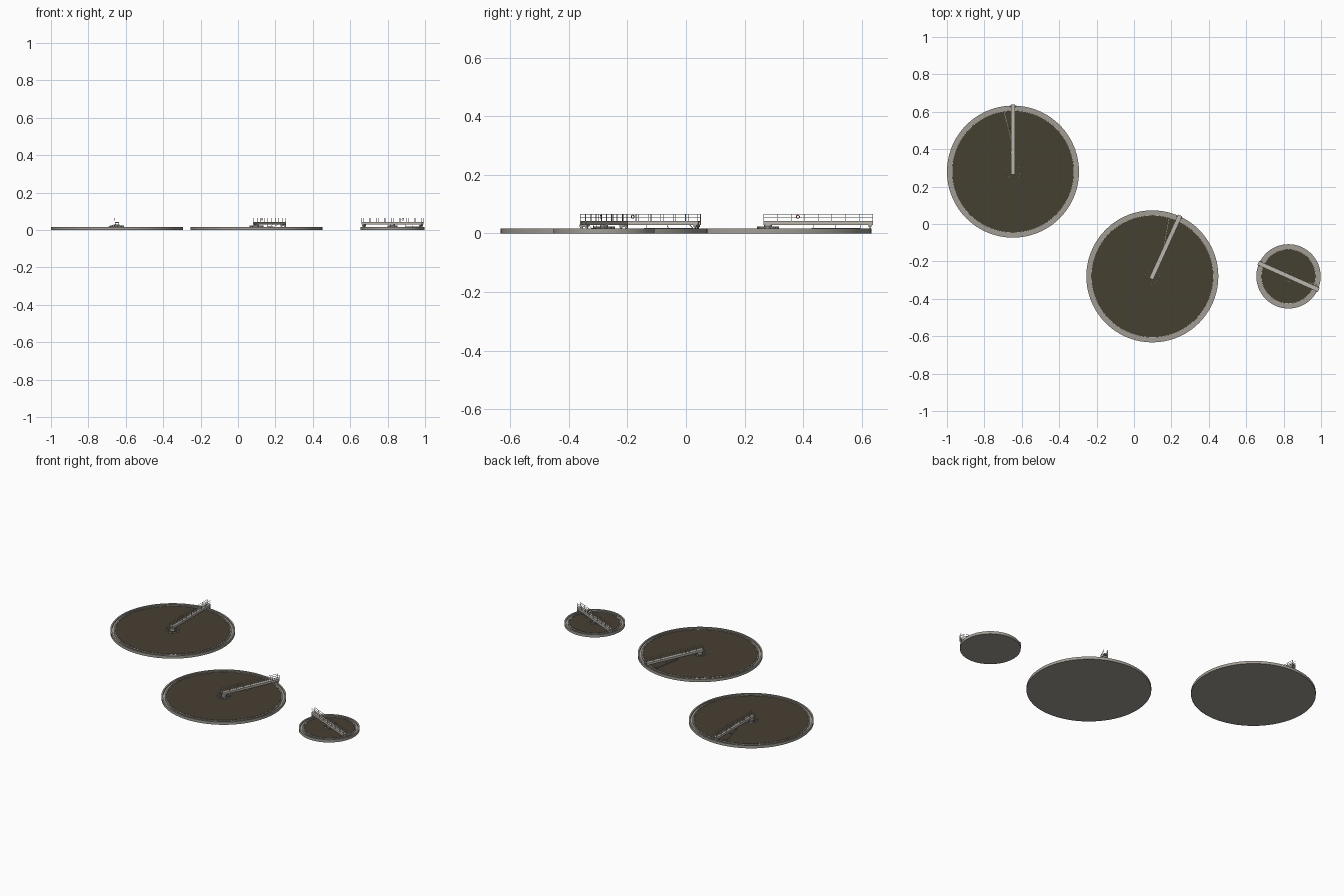
import bpy, bmesh, math
from mathutils import Matrix, Vector

if "Cube" in bpy.data.objects:
    bpy.data.objects.remove(bpy.data.objects["Cube"])


def mat(name, c):
    m = bpy.data.materials.new(name)
    m.diffuse_color = (*c, 1)
    m.use_nodes = True
    m.node_tree.nodes["Principled BSDF"].inputs["Base Color"].default_value = m.diffuse_color
    return m


CONCRETE = mat("concrete", (0.36, 0.34, 0.30))
DECK = mat("pale_concrete", (0.50, 0.47, 0.42))
WATER = mat("murky_water", (0.062, 0.050, 0.031))
STEEL = mat("galvanised_steel", (0.55, 0.55, 0.53))
ORANGE = mat("safety_orange", (0.80, 0.13, 0.03))


def finish(bm, name, material, frame, smooth=False):
    bmesh.ops.recalc_face_normals(bm, faces=bm.faces)
    me = bpy.data.meshes.new(name)
    bm.to_mesh(me)
    bm.free()
    me.materials.append(material)
    ob = bpy.data.objects.new(name, me)
    ob.matrix_world = frame
    bpy.context.collection.objects.link(ob)
    if smooth:
        bpy.ops.object.select_all(action='DESELECT')
        ob.select_set(True)
        bpy.context.view_layer.objects.active = ob
        bpy.ops.object.shade_smooth_by_angle(angle=math.radians(30))
    return ob


def lathe(name, profile, material, frame, n=72, closed=True):
    # revolve a closed (r, z) outline, or an open one that is capped at the axis
    bm = bmesh.new()
    rings = [[bm.verts.new((r * math.cos(2 * math.pi * i / n),
                            r * math.sin(2 * math.pi * i / n), z)) for i in range(n)]
             for r, z in profile]
    pairs = list(zip(rings, rings[1:] + rings[:1])) if closed else list(zip(rings, rings[1:]))
    for a, b in pairs:
        for i in range(n):
            j = (i + 1) % n
            bm.faces.new((a[i], a[j], b[j], b[i]))
    if not closed:
        bm.faces.new(rings[0])
        bm.faces.new(rings[-1])
    return finish(bm, name, material, frame, True)


def box(bm, x0, x1, y0, y1, z0, z1):
    m = Matrix.Translation(((x0 + x1) / 2, (y0 + y1) / 2, (z0 + z1) / 2)) \
        @ Matrix.Diagonal((x1 - x0, y1 - y0, z1 - z0, 1))
    bmesh.ops.create_cube(bm, size=1, matrix=m)


def bar(bm, a, b, w, h):
    # rectangular bar between two points
    a, b = Vector(a), Vector(b)
    d = b - a
    m = Matrix.Translation((a + b) / 2) @ d.to_track_quat('X', 'Z').to_matrix().to_4x4() \
        @ Matrix.Diagonal((d.length, w, h, 1))
    bmesh.ops.create_cube(bm, size=1, matrix=m)


def toothed_ring(name, r, z0, z1, n, frame):
    # low plate ring with upright teeth
    bm = bmesh.new()
    step = 2 * math.pi / n
    for i in range(n):
        a = i * step
        p = [(r * math.cos(a + k * step), r * math.sin(a + k * step)) for k in (0, 0.6, 1)]
        zm = (z0 + z1) / 2
        bar(bm, (*p[0], (z0 + zm) / 2), (*p[2], (z0 + zm) / 2), 0.0012, zm - z0)
        bar(bm, (*p[0], (zm + z1) / 2), (*p[1], (zm + z1) / 2), 0.0012, z1 - zm)
    return finish(bm, name, STEEL, frame)


def tank(tag, x, y, R, angle, u0, u1, ring_u, well):
    base = Matrix.Translation((x, y, 0))
    turned = base @ Matrix.Rotation(math.radians(angle), 4, 'Z')

    # basin wall with overflow channel, floor and water
    lathe("basin_wall_" + tag, [(R, 0), (R, 0.017), (R - 0.009, 0.017), (R - 0.009, 0.010),
                                (R - 0.020, 0.010), (R - 0.020, 0.0145),
                                (R - 0.026, 0.0145), (R - 0.026, 0)], CONCRETE, base)
    lathe("basin_floor_" + tag, [(R - 0.026, 0), (R - 0.026, 0.002)], CONCRETE, base, closed=False)
    lathe("water_" + tag, [(R - 0.026, 0.003), (R - 0.026, 0.0125)], WATER, base, closed=False)
    toothed_ring("overflow_weir_" + tag, R - 0.0275, 0.012, 0.0165, int(R * 260), base)

    # centre well and pier
    toothed_ring("centre_well_" + tag, well, 0.012, 0.021, 28, base)
    lathe("well_rim_" + tag, [(well, 0.021), (well, 0.024), (well - 0.002, 0.024),
                              (well - 0.002, 0.021)], STEEL, base, 32)
    lathe("centre_pier_" + tag, [(0.014, 0.005), (0.014, 0.028)], CONCRETE, base, 24, False)

    # bridge deck on two side beams
    bm = bmesh.new()
    box(bm, u0, u1, -0.0115, 0.0115, 0.038, 0.042)
    for s in (-1, 1):
        box(bm, u0, u1, s * 0.0095 - 0.002, s * 0.0095 + 0.002, 0.028, 0.0385)
    finish(bm, "bridge_" + tag, DECK, turned)

    # end carriages that run on the wall
    bm = bmesh.new()
    for u in ([R - 0.005] if u0 > -0.1 else [R - 0.005, -R + 0.005]):
        box(bm, u - 0.005, u + 0.005, -0.014, 0.014, 0.021, 0.030)
        for s in (-1, 1):
            bmesh.ops.create_cone(bm, cap_ends=True, segments=16, radius1=0.005, radius2=0.005,
                                  depth=0.004, matrix=Matrix.Translation((u, s * 0.010, 0.0215))
                                  @ Matrix.Rotation(math.pi / 2, 4, 'Y'))
    finish(bm, "end_carriage_" + tag, CONCRETE, turned)

    # railings on both sides
    bm = bmesh.new()
    n = max(2, round((u1 - u0) / 0.045))
    t = 0.0008
    for s in (-1, 1):
        v = s * 0.0108
        for z in (0.0535, 0.0645):
            box(bm, u0, u1, v - t, v + t, z - t, z + t)
        for i in range(n + 1):
            u = u0 + t + (u1 - u0 - 2 * t) * i / n
            box(bm, u - t, u + t, v - t, v + t, 0.041, 0.0645)
    finish(bm, "railings_" + tag, STEEL, turned)

    # angled skimmer blade hung from the bridge
    bm = bmesh.new()
    a, b = (R * 0.42, 0.004), (R * 0.89, R * 0.13)
    bar(bm, (*a, 0.0145), (*b, 0.0145), 0.0015, 0.007)
    for f in (0.05, 0.5):
        px, py = a[0] + (b[0] - a[0]) * f, a[1] + (b[1] - a[1]) * f
        bar(bm, (px, py, 0.016), (px, min(py, 0.009), 0.031), 0.0015, 0.0015)
    bar(bm, (b[0], b[1], 0.017), (b[0], 0.009, 0.031), 0.0015, 0.0015)
    finish(bm, "skimmer_" + tag, STEEL, turned)

    # life ring on the railing
    lathe("life_ring_" + tag,
          [(0.0052 + 0.0015 * math.cos(k * math.pi / 4), 0.0015 * math.sin(k * math.pi / 4))
           for k in range(8)], ORANGE,
          turned @ Matrix.Translation((ring_u, 0.0128, 0.057))
          @ Matrix.Rotation(math.pi / 2, 4, 'X'), 20)


tank("left", -0.647, 0.28, 0.353, 90, -0.015, 0.358, 0.102, 0.037)
tank("middle", 0.098, -0.28, 0.353, 65.5, -0.015, 0.358, 0.102, 0.037)
tank("small", 0.826, -0.28, 0.172, -24, -0.177, 0.177, 0.055, 0.026)
